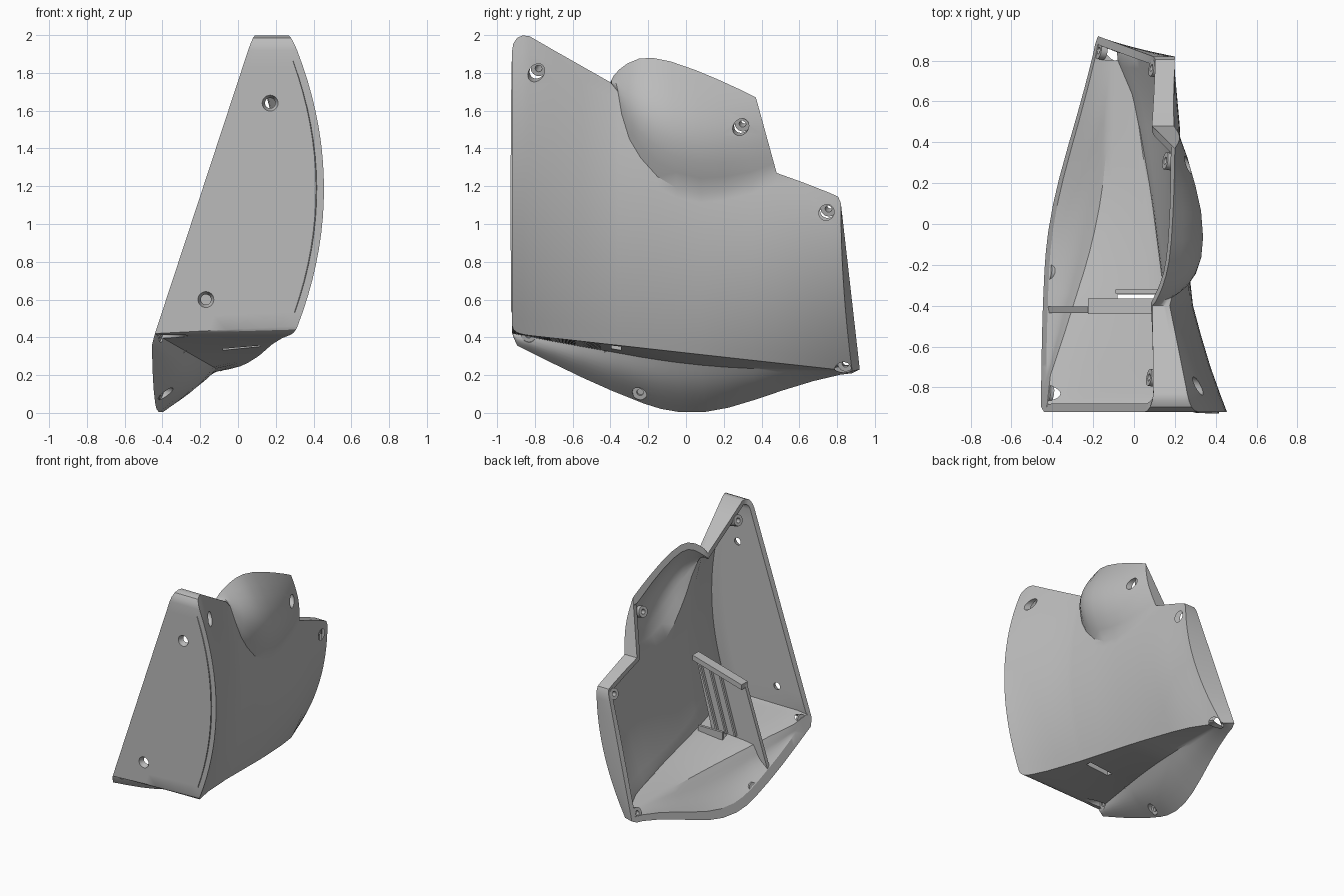
import bpy, bmesh, math
from mathutils import Vector, Matrix

old = bpy.data.objects.get("Cube")
if old:
    bpy.data.objects.remove(old, do_unlink=True)

grey = bpy.data.materials.new("plain grey")
grey.use_nodes = True
tone = (0.5, 0.5, 0.5, 1)
grey.diffuse_color = tone
for node in grey.node_tree.nodes:
    if node.type == 'BSDF_PRINCIPLED':
        node.inputs["Base Color"].default_value = tone

WALL, ACROSS, UP = 0.04, 8, 18
FRONT = -0.92
AXIS = Vector((-1, 0.177, 0.329)).normalized()


def interp(y, knots):
    if y <= knots[0][0]:
        return knots[0][1]
    for (a, p), (b, q) in zip(knots, knots[1:]):
        if y <= b:
            return p + (q - p) * (y - a) / (b - a)
    return knots[-1][1]


def rim(y, z):
    """Point on the slanted plane of the opening."""
    return Vector((-0.415 + 0.177 * y + 0.329 * z, y, z))


LOW = [(-.92, .30), (-.74, .24), (-.4, .18), (.15, .11), (.6, .03), (.88, -.09)]
HIGH = [(-.92, .28), (-.4, .17), (.48, .19), (.82, .20)]
BELLY = [(-.92, .165), (-.5, .12), (0, .09), (.5, .09), (.88, .06)]


def side(y, z):
    """Point on the bowed outer side wall."""
    base = 0.42 - 0.111 * (y + 0.92)
    top = min(2, 2 - 0.535 * (y + 0.84))
    v = min(1, max(0, (z - base) / (top - base)))
    x = interp(y, LOW) * (1 - v) + interp(y, HIGH) * v
    return Vector((x + interp(y, BELLY) * 4 * v * (1 - v), y, z))


def finish(name, bm):
    mesh = bpy.data.meshes.new(name)
    bm.to_mesh(mesh)
    bm.free()
    mesh.materials.append(grey)
    ob = bpy.data.objects.new(name, mesh)
    bpy.context.collection.objects.link(ob)
    return ob


def smooth(ob):
    bpy.ops.object.select_all(action='DESELECT')
    ob.select_set(True)
    bpy.context.view_layer.objects.active = ob
    bpy.ops.object.shade_smooth_by_angle(angle=math.radians(30))


def skin(bm, rows):
    grid = [[bm.verts.new(p) for p in row] for row in rows]
    for r, s in zip(grid, grid[1:]):
        for i in range(len(r) - 1):
            bm.faces.new((r[i], r[i + 1], s[i + 1], s[i]))


def loft(bm, a, b, bulge=None):
    """Ruled surface from curve a to curve b, optionally swelling outward."""
    rows = []
    for k in range(ACROSS + 1):
        t = k / ACROSS
        rows.append([p.lerp(q, t) + Vector((math.sin(math.pi * t) * (bulge[i] if bulge else 0), 0, 0))
                     for i, (p, q) in enumerate(zip(a, b))])
    skin(bm, rows)
    return rows


# Side wall columns: bottom y, top y, top z (the middle dips below the bump)
columns = [(y, y, z) for y, z in (
    (-.92, 1.92), (-.914, 1.955), (-.895, 1.985), (-.865, 1.998), (-.83, 1.995), (-.7, 1.92),
    (-.55, 1.835), (-.4, 1.75), (-.36, 1.7), (-.34, 1.58), (-.3, 1.45), (-.24, 1.35), (-.15, 1.25),
    (-.05, 1.19), (.08, 1.16), (.2, 1.175), (.35, 1.215), (.48, 1.27))]
columns += [(.64, .62, 1.22), (.78, .76, 1.165), (.84, .805, 1.145), (.88, .82, 1.11)]
START, END = 7, 17
fillet = dict(enumerate((.04, .022, .008, .002)))
wall = []
for i, (yb, yt, zt) in enumerate(columns):
    zb = 0.42 - 0.111 * (yb + 0.92) + fillet.get(i, 0)
    wall.append([side(yt + (yb - yt) * (1 - k / UP) ** 2, zb + (zt - zb) * k / UP) for k in range(UP + 1)])
bottom = [c[0] for c in wall]
top = [c[-1] for c in wall]

bm = bmesh.new()
skin(bm, wall)


def rim_line(y0, z0, y1, z1):
    return [rim(y0 + (y1 - y0) * k / UP, z0 + (z1 - z0) * k / UP) for k in range(UP + 1)]


# Front and back walls
loft(bm, wall[0], rim_line(FRONT, .42, FRONT, 1.92))
loft(bm, wall[-1], rim_line(.92, .23, .82, 1.11))

# Narrow top walls before and behind the bump
for part in (top[:START + 1], top[END:]):
    loft(bm, part, [rim(p.y, p.z) for p in part])

# Domed bump with a flat back
crest = [(-.4, 1.75), (-.38, 1.79), (-.35, 1.82), (-.31, 1.85), (-.25, 1.875), (-.18, 1.88),
         (-.08, 1.86), (.05, 1.815), (.17, 1.765), (.29, 1.71), (.37, 1.67)]
swell = [0.125 * math.sin(math.pi * 0.85 * i / 10) ** 2 for i in range(11)]
dome = loft(bm, top[START:END + 1], [rim(*p) for p in crest], swell)
edge = top[END]
foot = rim(edge.y, edge.z)
loft(bm, [r[-1] for r in dome], [edge.lerp(foot, k / ACROSS) for k in range(ACROSS + 1)])

# Underside, bowed crease and the curved flap hanging below it
corner, tail = rim(FRONT, .42), bottom[-1]
BOW = [(-.92, 0), (-.65, .26), (-.4, .48), (-.2, .66), (0, .8), (.15, .87), (.3, .92), (.88, 1)]
crease = []
for p in bottom:
    s = interp(p.y, BOW)
    crease.append(Vector((corner.x + (tail.x - corner.x) * s, p.y, corner.z + (tail.z - corner.z) * s)))
loft(bm, bottom, crease)
KEEL = [(-.92, .42), (-.9, .36), (-.8, .31), (-.6, .21), (-.4, .12), (-.2, .04), (-.1, .012), (0, 0),
        (.1, .005), (.2, .02), (.4, .08), (.6, .15), (.8, .2), (.88, .21), (.92, .23)]
low_rim = []
for p in bottom:
    y = FRONT + (p.y - FRONT) / (tail.y - FRONT) * 1.84
    low_rim.append(rim(y, interp(y, KEEL)))
loft(bm, crease, low_rim, [0.035 * math.sin(math.pi * i / (len(bottom) - 1)) for i in range(len(bottom))])

bmesh.ops.remove_doubles(bm, verts=bm.verts, dist=0.0008)
bmesh.ops.dissolve_degenerate(bm, edges=bm.edges, dist=0.0005)
bmesh.ops.recalc_face_normals(bm, faces=bm.faces)
bm.normal_update()
if sum(f.normal.y * f.calc_area() for f in bm.faces if f.calc_center_median().y < FRONT + 0.002) > 0:
    bmesh.ops.reverse_faces(bm, faces=bm.faces)
shell = finish("shell", bm)


def bake(ob):
    graph = bpy.context.evaluated_depsgraph_get()
    mesh = bpy.data.meshes.new_from_object(ob.evaluated_get(graph))
    ob.modifiers.clear()
    return mesh


# Give the shell its thickness, then trim the rim flat on the opening plane
thick = shell.modifiers.new("thickness", 'SOLIDIFY')
thick.thickness = WALL
thick.offset = -1
shell.data = bake(shell)
bm = bmesh.new()
bm.from_mesh(shell.data)
bmesh.ops.bisect_plane(bm, geom=bm.verts[:] + bm.edges[:] + bm.faces[:], dist=0.0003,
                       plane_co=rim(0, 0), plane_no=AXIS, clear_outer=True)
cap = bmesh.ops.triangle_fill(bm, edges=[e for e in bm.edges if e.is_boundary], normal=AXIS, use_beauty=True)
wide = [f for f in cap["geom"] if isinstance(f, bmesh.types.BMFace) and f.calc_area() > 0.01]
bmesh.ops.delete(bm, geom=wide, context='FACES_ONLY')
bm.to_mesh(shell.data)
bm.free()


def drill(matrix, r1, r2, depth, sides=24):
    """Cut a round or square hole, keeping the first sound result."""
    bm = bmesh.new()
    bmesh.ops.create_cone(bm, cap_ends=True, segments=sides, radius1=r1, radius2=r2, depth=depth, matrix=matrix)
    cutter = finish("hole_cutter", bm)
    cutter.hide_render = True
    area = sum(p.area for p in shell.data.polygons)
    for solver in ('FLOAT', 'EXACT'):
        mod = shell.modifiers.new("hole", 'BOOLEAN')
        mod.operation, mod.solver, mod.object = 'DIFFERENCE', solver, cutter
        result = bake(shell)
        if len(result.vertices) > len(shell.data.vertices) and \
                abs(sum(p.area for p in result.polygons) - area) < 0.02 * area:
            shell.data = result
            break
    bpy.data.objects.remove(cutter, do_unlink=True)


def along(a, b):
    return Matrix.Translation((a + b) / 2) @ (b - a).to_track_quat('Z', 'Y').to_matrix().to_4x4()


def tube(name, a, b, outer, inner):
    bm = bmesh.new()
    m = (b - a).to_track_quat('Z', 'Y').to_matrix()
    rings = []
    for centre, r in ((a, outer), (b, outer), (b, inner), (a, inner), (a, outer)):
        rings.append([centre + m @ Vector((r * math.cos(k * math.pi / 12), r * math.sin(k * math.pi / 12), 0))
                      for k in range(25)])
    skin(bm, rings)
    bmesh.ops.remove_doubles(bm, verts=bm.verts, dist=0.0001)
    bmesh.ops.recalc_face_normals(bm, faces=bm.faces)
    smooth(finish(name, bm))


# Screw bosses at the rim: y, z and depth, each with a recess from outside
bosses = [(-.75, 1.88, .22), (.31, 1.55, .1), (.765, 1.1, .1), (-.24, .115, .04), (.85, .27, .07), (-.83, .42, .05)]
for i, (y, z, depth) in enumerate(bosses):
    p = rim(y, z)
    drill(along(p - AXIS * (depth + .12), p - AXIS * (depth - .04)), .04, .04, .16)
    tube("screw_boss_%d" % (i + 1), p - AXIS * max(depth - .035, .02), p - AXIS * .003, .042, .018)

# Countersunk holes in the front wall and the slot in the underside
for x, z in ((.17, 1.64), (-.17, .6)):
    drill(along(Vector((x, FRONT - .005, z)), Vector((x, FRONT + .065, z))), .044, .018, .07)
square = Matrix.Rotation(math.pi / 4, 4, 'Z')
drill(Matrix.Translation((.02, -.37, .36)) @ Matrix.Diagonal((.2, .05, 1, 1)) @ square, .707, .707, .2, 4)
smooth(shell)


def prism(name, outline, y0, y1):
    bm = bmesh.new()
    face = bm.faces.new([bm.verts.new((x, y0, z)) for x, z in outline])
    ext = bmesh.ops.extrude_face_region(bm, geom=[face])
    moved = [v for v in ext["geom"] if isinstance(v, bmesh.types.BMVert)]
    bmesh.ops.translate(bm, vec=(0, y1 - y0, 0), verts=moved)
    bmesh.ops.recalc_face_normals(bm, faces=bm.faces)
    finish(name, bm)


# Inner divider following the slanted opening, its cap, guide ribs and slot ledge
prism("divider", [(-.42, .2), (-.225, .8), (.2, .92), (.06, .38), (-.25, .35)], -.435, -.405)
prism("divider_cap", [(-.225, .78), (-.225, .82), (.2, .94), (.2, .9)], -.44, -.365)
for i, x in enumerate((-.02, .06, .14)):
    prism("guide_rib_%d" % (i + 1), [(x, .86), (x + .015, .86), (x - .125, .39), (x - .14, .39)], -.41, -.385)
prism("slot_ledge", [(-.09, .37), (.12, .37), (.12, .43), (-.09, .43)], -.34, -.32)
